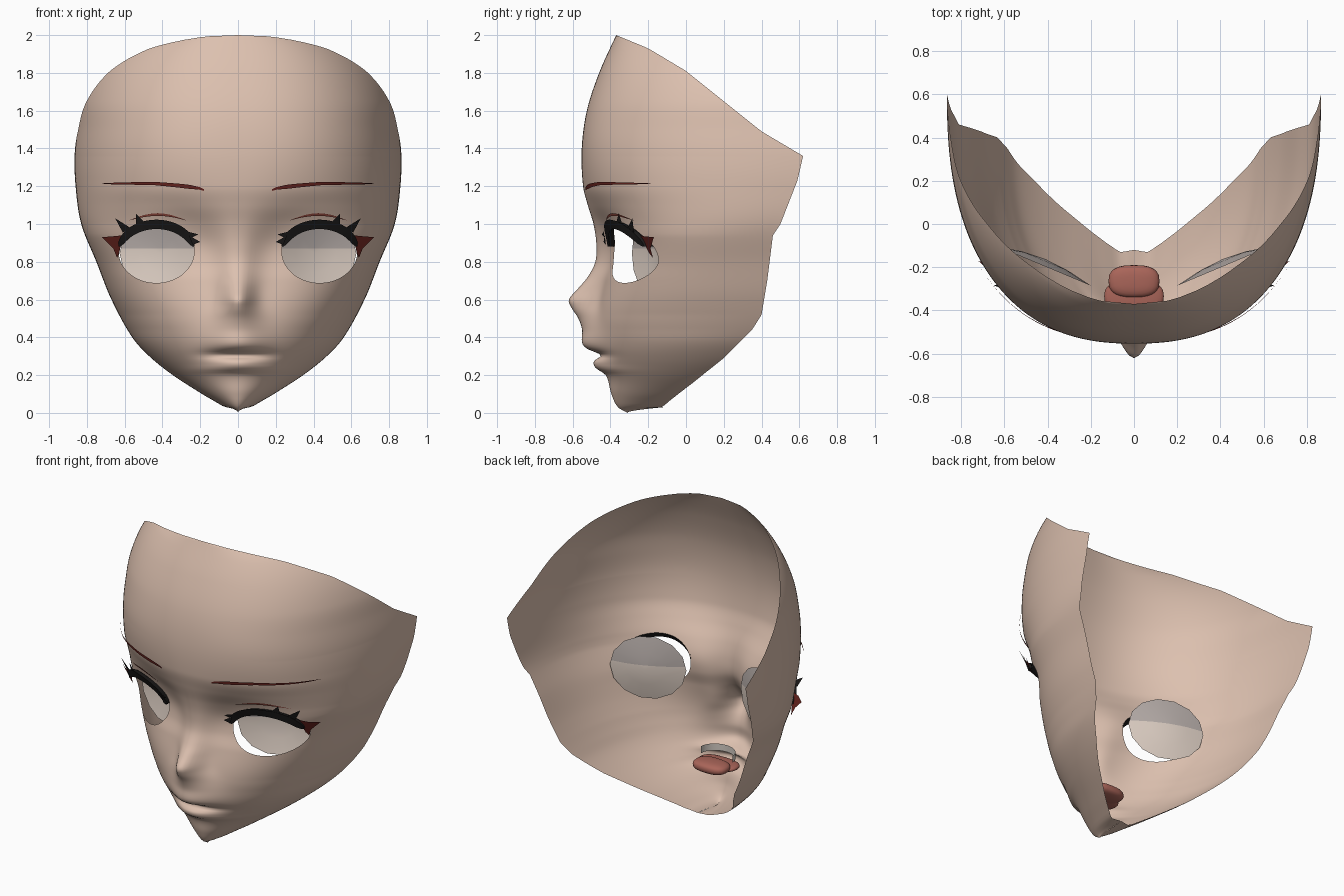
import bpy, bmesh, math

if "Cube" in bpy.data.objects:
    bpy.data.objects.remove(bpy.data.objects["Cube"])

def mat(name, r, g, b):
    m = bpy.data.materials.new(name)
    m.diffuse_color = (r, g, b, 1)
    m.use_nodes = True
    m.node_tree.nodes["Principled BSDF"].inputs["Base Color"].default_value = m.diffuse_color
    return m

SKIN = mat("skin", .72, .53, .43)
WHITE = mat("eye white", .70, .60, .53)
SHADE = mat("eye white upper", .45, .40, .38)
BLACK = mat("lash black", .012, .011, .011)
RED = mat("dark red", .14, .018, .014)
CREASE = mat("eyelid crease", .30, .07, .05)
TONGUE = mat("tongue red", .40, .13, .10)
TEETH = mat("teeth", .65, .60, .55)

def curve(pts, smooth=True):
    """Interpolated profile through (z, value) points."""
    def tan(i):
        a, b = pts[max(i - 1, 0)], pts[min(i + 1, len(pts) - 1)]
        return (b[1] - a[1]) / (b[0] - a[0])
    def f(z):
        z = min(max(z, pts[0][0]), pts[-1][0])
        i = 0
        while i < len(pts) - 2 and z > pts[i + 1][0]:
            i += 1
        (z0, a), (z1, b) = pts[i], pts[i + 1]
        h = z1 - z0
        t = (z - z0) / h
        if not smooth:
            return a + (b - a) * t
        return ((2*t**3 - 3*t*t + 1) * a + (t**3 - 2*t*t + t) * h * tan(i)
                + (3*t*t - 2*t**3) * b + (t**3 - t*t) * h * tan(i + 1))
    return f

# Face profiles by height: centre line, cheek front, half width, rim, squareness, bump width
centre = curve([(0, -.31), (.03, -.36), (.1, -.395), (.2, -.425), (.24, -.48), (.275, -.487),
                (.305, -.45), (.34, -.525), (.37, -.55), (.44, -.55), (.5, -.57), (.56, -.608),
                (.6, -.62), (.66, -.57), (.72, -.52), (.8, -.48), (.9, -.475), (1, -.49),
                (1.1, -.52), (1.2, -.545), (1.4, -.552), (1.6, -.525), (1.8, -.46), (2, -.37)])
front = curve([(0, -.31), (.05, -.365), (.12, -.395), (.22, -.425), (.34, -.46), (.5, -.475),
               (.7, -.435), (.8, -.4), (.9, -.39), (1, -.42), (1.1, -.475), (1.2, -.525),
               (1.4, -.552), (1.6, -.525), (1.8, -.46), (2, -.37)])
width = curve([(0, .001), (.012, .035), (.03, .07), (.065, .13), (.1, .19), (.2, .345), (.3, .47),
               (.4, .56), (.6, .67), (.8, .75), (1, .83), (1.2, .86), (1.36, .865), (1.5, .853),
               (1.65, .833), (1.81, .768), (1.93, .67), (2, .55)])
rim = curve([(0, -.12), (.03, -.115), (.065, -.08), (.13, 0), (.29, .2), (.44, .35), (.52, .4),
             (.7, .43), (.94, .46), (1, .5), (1.23, .59), (1.36, .62), (1.49, .4), (1.65, .2),
             (1.81, 0), (1.93, -.2), (2, -.37)], False)
square = curve([(0, 2), (.15, 1.9), (.3, 2.1), (.5, 2.3), (.7, 2.5), (.9, 2.7), (1.1, 2.5),
                (1.4, 2.43), (2, 2.43)])
bump = curve([(0, .3), (.2, .22), (.26, .15), (.4, .15), (.5, .11), (.6, .08), (.75, .1),
              (.9, .13), (1, .17), (1.2, .3), (2, .3)])

def back(z):
    return rim(z) if z < 1.36 else .62

def surf(x, z):
    n, e, f = square(z), back(z), front(z)
    k = max(0, 1 - min(1, abs(x) / width(z)) ** n) ** (1 / n)
    return e - (e - f) * k + (centre(z) - f) * math.exp(-(x / bump(z)) ** 2)

def finish(name, bm, mats, smooth=True, mirror=True):
    me = bpy.data.meshes.new(name)
    bm.to_mesh(me)
    bm.free()
    for m in mats:
        me.materials.append(m)
    for p in me.polygons:
        p.use_smooth = smooth
    ob = bpy.data.objects.new(name, me)
    bpy.context.collection.objects.link(ob)
    if mirror:
        ob.modifiers.new("mirror", 'MIRROR').merge_threshold = .0015
    return ob

# Eye opening
EX, EZ, RX, UP, DOWN = .432, .855, .2, .15, .167

def eye_r(x, z):
    return math.hypot((x - EX) / RX, (z - EZ) / (UP if z > EZ else DOWN))

def eye_pt(a, r):
    s = math.sin(a)
    return EX + RX * r * math.cos(a), EZ + (UP if s > 0 else DOWN) * r * s

# Face shell: horizontal slices ending on the rim
bm = bmesh.new()
COLS = 80
zs = [0, .006] + [i * .0125 for i in range(1, 109)] + [1.36] + \
     [1.3625 + i * .0125 for i in range(51)] + [1.994, 2]
grid = []
for z in sorted(zs):
    n, e, f, w = square(z), back(z), front(z), width(z)
    q = min(1, max(0, (e - rim(z)) / (e - f)))
    tmax = math.acos(min(1, q ** (n / 2)))
    row = []
    for c in range(COLS + 1):
        t = tmax * c / COLS
        x = w * math.sin(t) ** (2 / n) if c else 0
        y = e - (e - f) * max(0, math.cos(t)) ** (2 / n)
        y += (centre(z) - f) * math.exp(-(x / bump(z)) ** 2)
        # underside of the chin rises a little to the back
        zz = z + max(0, .03 - z) * (c / COLS)
        row.append(bm.verts.new((x, y, zz)))
    grid.append(row)
for a, b in zip(grid, grid[1:]):
    for c in range(COLS):
        bm.faces.new((a[c], a[c + 1], b[c + 1], b[c]))
hole = []
for fc in bm.faces:
    m = fc.calc_center_median()
    if eye_r(m.x, m.z) < 1:
        hole.append(fc)
cut = set(hole)
edge = [v for v in {v for fc in hole for v in fc.verts} if any(fc not in cut for fc in v.link_faces)]
bmesh.ops.delete(bm, geom=hole, context='FACES')
for v in edge:
    k = eye_r(v.co.x, v.co.z)
    x, z = EX + (v.co.x - EX) / k, EZ + (v.co.z - EZ) / k
    v.co = (x, surf(x, z), z)
bmesh.ops.remove_doubles(bm, verts=bm.verts, dist=.0003)
finish("face", bm, [SKIN])

# Eye whites: shallow faceted dishes set back behind the openings
bm = bmesh.new()
N = 14
rings = []
for r, deep in ((1, 0), (.5, .025)):
    ring = []
    for i in range(N):
        a = 2 * math.pi * i / N
        x, z = EX - .02 + .215 * r * math.cos(a), .845 + .205 * r * math.sin(a)
        ring.append(bm.verts.new((x, -.285 + .42 * (x - .2) + deep, z)))
    rings.append(ring)
mid = bm.verts.new((EX - .02, -.285 + .42 * (EX - .22) + .035, .845))
for i in range(N):
    j = (i + 1) % N
    bm.faces.new((rings[0][i], rings[0][j], rings[1][j], rings[1][i]))
    bm.faces.new((rings[1][i], rings[1][j], mid))
bmesh.ops.bisect_plane(bm, geom=bm.verts[:] + bm.edges[:] + bm.faces[:],
                       plane_co=(0, 0, .87), plane_no=(0, 0, 1))
for fc in bm.faces:
    fc.material_index = int(fc.calc_center_median().z > .87)
finish("eye_white", bm, [WHITE, SHADE])

def ribbon(name, m, low, high, lift_low, lift_high, n=24, rise=0):
    """Strip between two (x, z) paths, floated off the face."""
    bm = bmesh.new()
    prev = None
    for i in range(n + 1):
        pair = []
        for path, lift in ((low, lift_low), (high, lift_high)):
            x, z = path(i / n)
            pair.append(bm.verts.new((x, surf(x, z) - lift - rise * i / n, z)))
        if prev:
            bm.faces.new((prev[0], pair[0], pair[1], prev[1]))
        prev = pair
    finish(name, bm, [m])

def arc(r, grow, a0=170, a1=10):
    def path(t):
        return eye_pt(math.radians(a0 + (a1 - a0) * t), r + grow * math.sin(math.pi * t) ** .5)
    return path

# Upper lashes: front band, underside shelf and top
ribbon("upper_lash", BLACK, arc(.97, -.18), arc(1.02, .1), .03, .035, rise=.02)
ribbon("upper_lash_shelf", BLACK, arc(.97, -.18), arc(1.02, 0), .03, -.005)
ribbon("upper_lash_top", BLACK, arc(1.02, .03), arc(1.02, .1), -.002, .035, rise=.02)
# Eyelid crease and eyebrow
ribbon("eyelid_crease", CREASE, lambda t: (.27 + .31 * t, 1.018 + .025 * math.sin(math.pi * t)),
       lambda t: (.27 + .31 * t, 1.018 + .039 * math.sin(math.pi * t)), .008, .008)

def brow(side):
    def path(t):
        mid = 1.18 + .036 * min(1, t / .5) ** .6 - .002 * t
        return .18 + .545 * t, mid + side * .012 * (1 - t) ** .5 * min(1, .4 + 4 * t)
    return path
ribbon("eyebrow", RED, brow(-1), brow(1), .006, .006, rise=.03)

# Lash tips and outer corners, sweeping forward towards the side
def tips(name, m, polys, lift):
    bm = bmesh.new()
    for p in polys:
        bm.faces.new([bm.verts.new((x, surf(x, z) - lift - max(0, x - .6) * .8, z)) for x, z in p])
    finish(name, bm, [m], smooth=False)
tips("lash_tips", BLACK, [[(.49, 1.005), (.54, .995), (.54, 1.055)], [(.57, .98), (.61, .955), (.65, 1.03)],
                          [(.26, .94), (.2, .905), (.24, .89)], [(.24, .93), (.21, .945), (.27, .96)]], .045)
tips("outer_corner", RED, [[(.61, .94), (.628, .85), (.64, .82), (.66, .87), (.72, .93), (.66, .935)]], .015)

# Mouth interior
def lobe(name, loc, size):
    bm = bmesh.new()
    bmesh.ops.create_uvsphere(bm, u_segments=24, v_segments=12, radius=1)
    for v in bm.verts:
        v.co = [l + s * math.copysign(abs(k) ** .75, k) for l, s, k in zip(loc, size, v.co)]
    finish(name, bm, [TONGUE], mirror=False)
lobe("tongue", (0, -.335, .275), (.138, .075, .022))
lobe("tongue_root", (0, -.265, .285), (.118, .075, .035))

bm = bmesh.new()
prev = None
for i in range(17):
    a = math.pi * i / 16
    x, y = .115 * math.cos(a), -.32 - .1 * math.sin(a)
    pair = [bm.verts.new((x, y, z)) for z in (.315, .36)]
    if prev:
        bm.faces.new((prev[0], pair[0], pair[1], prev[1]))
    prev = pair
finish("upper_teeth", bm, [TEETH], mirror=False)
